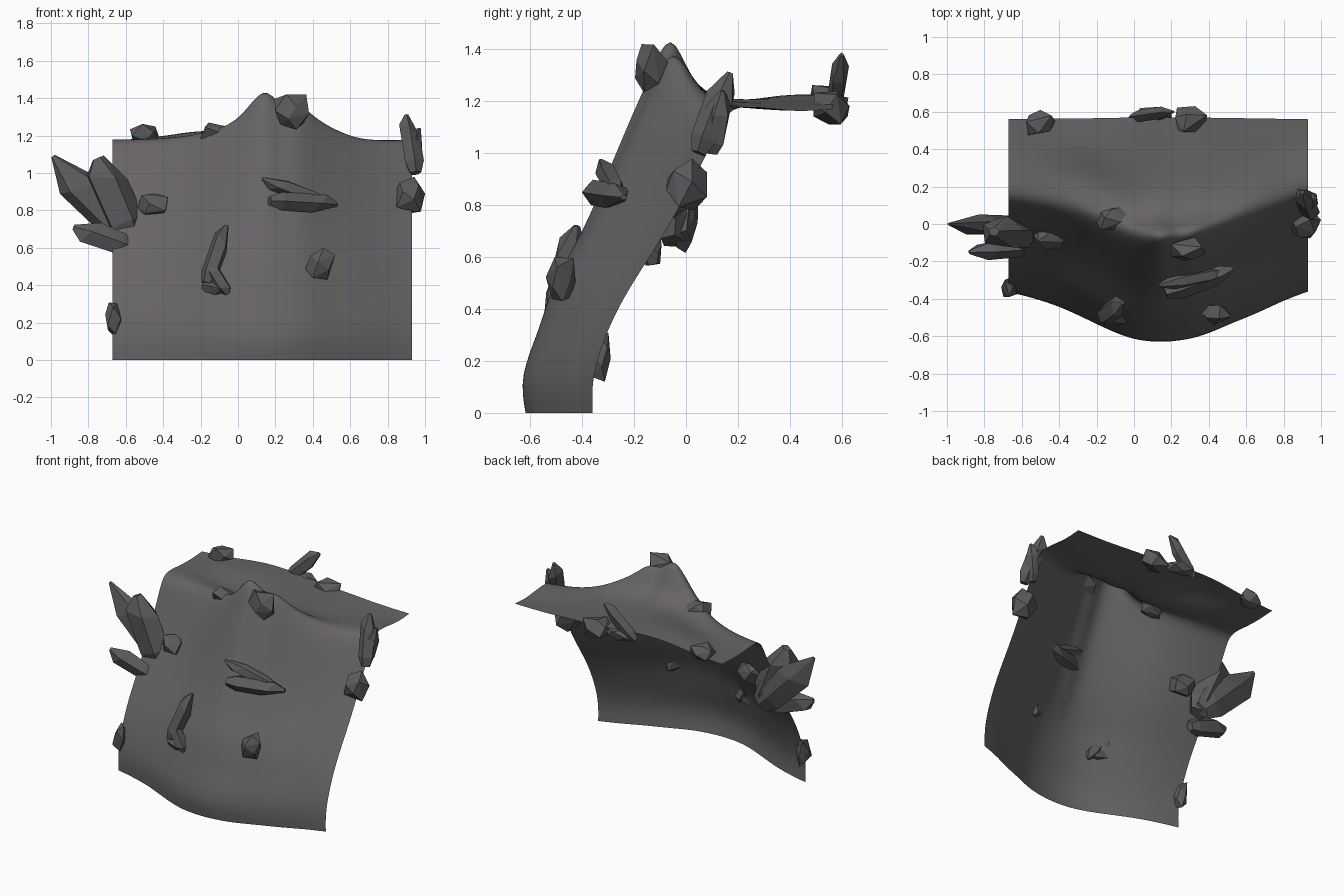
import bpy, bmesh, math, random
from mathutils import Vector

if "Cube" in bpy.data.objects:
    bpy.data.objects.remove(bpy.data.objects["Cube"])


def material(name, rgb):
    m = bpy.data.materials.new(name)
    m.diffuse_color = (*rgb, 1)
    m.use_nodes = True
    m.node_tree.nodes["Principled BSDF"].inputs["Base Color"].default_value = m.diffuse_color
    return m


CLIFF = material("cliff grey", (0.135, 0.125, 0.132))
STONE = material("stone grey", (0.105, 0.102, 0.107))


def finish(bm, name, mat):
    bmesh.ops.recalc_face_normals(bm, faces=bm.faces)
    me = bpy.data.meshes.new(name)
    bm.to_mesh(me)
    bm.free()
    me.materials.append(mat)
    ob = bpy.data.objects.new(name, me)
    bpy.context.collection.objects.link(ob)
    return ob


# --- cliff sheet: blend an edge profile and a centre profile (y, z) along x
edge = [(-.36, 0), (-.365, .14), (-.30, .33), (-.22, .48), (-.12, .63), (-.02, .8),
        (.07, .98), (.13, 1.1), (.175, 1.18), (.27, 1.18), (.36, 1.17), (.45, 1.16), (.56, 1.17)]
centre = [(-.62, 0), (-.645, .14), (-.565, .32), (-.52, .5), (-.40, .7), (-.29, .98),
          (-.20, 1.2), (-.14, 1.33), (-.06, 1.55), (.015, 1.29), (.12, 1.21), (.33, 1.235), (.57, 1.225)]
# x, forward bulge at the base, bulge at the crest, crest rise, rise of the back rim
columns = [(-.67, 0, .13, 0, .1), (-.55, .11, .19, .0, .2), (-.4, .29, .29, .03, .5),
           (-.25, .56, .46, .09, .9), (-.1, .83, .78, .22, 1), (.02, .97, .97, .42, .85),
           (.14, 1, 1, 1.03, .6), (.22, .98, .99, .62, .5), (.31, .93, .93, .74, .4),
           (.4, .83, .83, .45, .3), (.52, .63, .65, .2, .2), (.66, .43, .43, .0, .05),
           (.8, .17, .2, -.03, 0), (.93, 0, 0, 0, 0)]
bm = bmesh.new()
grid = []
for x, base, crest, rise, rim in columns:
    row = []
    for i, (e, c) in enumerate(zip(edge, centre)):
        bulge = base + (crest - base) * min(i / 8, 1)
        lift = rim if i > 10 else rise
        row.append(bm.verts.new((x, e[0] + (c[0] - e[0]) * bulge, e[1] + (c[1] - e[1]) * lift)))
    grid.append(row)
for a, b in zip(grid, grid[1:]):
    for i in range(len(edge) - 1):
        bm.faces.new((a[i], b[i], b[i + 1], a[i + 1]))
for f in bm.faces:
    f.smooth = True
cliff = finish(bm, "cliff_sheet", CLIFF)
sub = cliff.modifiers.new("smooth", 'SUBSURF')
sub.levels = sub.render_levels = 2
sub.boundary_smooth = 'PRESERVE_CORNERS'


def hull(name, points):
    bm = bmesh.new()
    for p in points:
        bm.verts.new(p)
    bmesh.ops.convex_hull(bm, input=bm.verts)
    loose = [v for v in bm.verts if not v.link_faces]
    bmesh.ops.delete(bm, geom=loose, context='VERTS')
    return finish(bm, name, STONE)


# --- angular boulder filling the box between two corners
def boulder(name, lo, hi, seed):
    rnd = random.Random(seed)
    lo, hi = Vector(lo), Vector(hi)
    mid, half = (lo + hi) / 2, (hi - lo) / 2
    pts = []
    for i in range(12):
        h = 1 - 2 * (i + .5) / 12
        r = math.sqrt(1 - h * h)
        a = i * 2.4 + seed
        d = Vector((r * math.cos(a), r * math.sin(a), h)) * rnd.uniform(.8, 1.35)
        pts.append(Vector([mid[k] + half[k] * max(-1, min(1, d[k])) for k in range(3)]))
    return hull(name, pts)


# --- crystal shard: five-sided prism from a to b with a slanted tip
def shard(name, a, b, width, depth, seed, tip=.22, shoulder=.72):
    rnd = random.Random(seed)
    a, b = Vector(a), Vector(b)
    axis = (b - a).normalized()
    side = axis.cross(Vector((0, 1, 0))).normalized()
    out = axis.cross(side)
    pts = []
    for t, s in ((0, .55), (.18, .95), (shoulder, 1), (1, tip)):
        for k in range(5):
            ang = k * math.tau / 5 + seed
            slant = .12 * math.cos(ang) if t == shoulder else 0
            q = s * rnd.uniform(.92, 1.05)
            pts.append(a.lerp(b, t + slant) + side * math.cos(ang) * q * width
                       + out * math.sin(ang) * q * depth)
    return hull(name, pts)


# large cluster on the left edge
shard("left_shard_tall", (-.57, -.01, .66), (-.99, 0, 1.09), .12, .06, 1, .1, .6)
shard("left_shard_upright", (-.57, -.05, .66), (-.75, -.04, 1.08), .11, .09, 2, .3, .75)
shard("left_shard_low", (-.57, -.13, .60), (-.88, -.15, .71), .07, .05, 3)

# shards on the cliff face
shard("middle_shard_wide", (.17, -.37, .85), (.53, -.24, .83), .055, .06, 4)
shard("middle_shard_thin", (.47, -.26, .84), (.13, -.33, .97), .045, .04, 5)
shard("lower_shard_upper", (-.17, -.50, .41), (-.06, -.42, .72), .05, .06, 6)
shard("lower_shard_foot", (-.15, -.50, .50), (-.05, -.51, .34), .045, .045, 7)
shard("lower_shard_side", (-.19, -.49, .40), (-.06, -.51, .37), .04, .04, 9)

# shards on the right edge and the back rim
shard("right_shard_upper", (.95, .05, 1.0), (.90, .17, 1.31), .055, .06, 8)
shard("right_shard_lower", (.92, .10, 1.0), (.97, .14, 1.24), .04, .05, 9)
shard("back_shard", (-.01, .57, 1.17), (.21, .60, 1.38), .05, .035, 10)

# scattered boulders
boxes = [((-.54, -.14, .75), (-.37, 0, .89)), ((-.58, .47, 1.14), (-.42, .61, 1.27)),
         ((-.20, -.03, 1.16), (-.02, .10, 1.27)), ((.19, -.21, 1.23), (.38, -.07, 1.42)),
         ((.36, -.54, .43), (.52, -.42, .60)), ((-.71, -.39, .12), (-.62, -.28, .31)),
         ((.83, -.10, .78), (1.0, .08, .98)), ((.20, .47, 1.11), (.39, .63, 1.24)),
         ((0, .54, 1.14), (.22, .63, 1.23))]
for i, (lo, hi) in enumerate(boxes):
    boulder(f"boulder_{i + 1}", lo, hi, i + 20)
